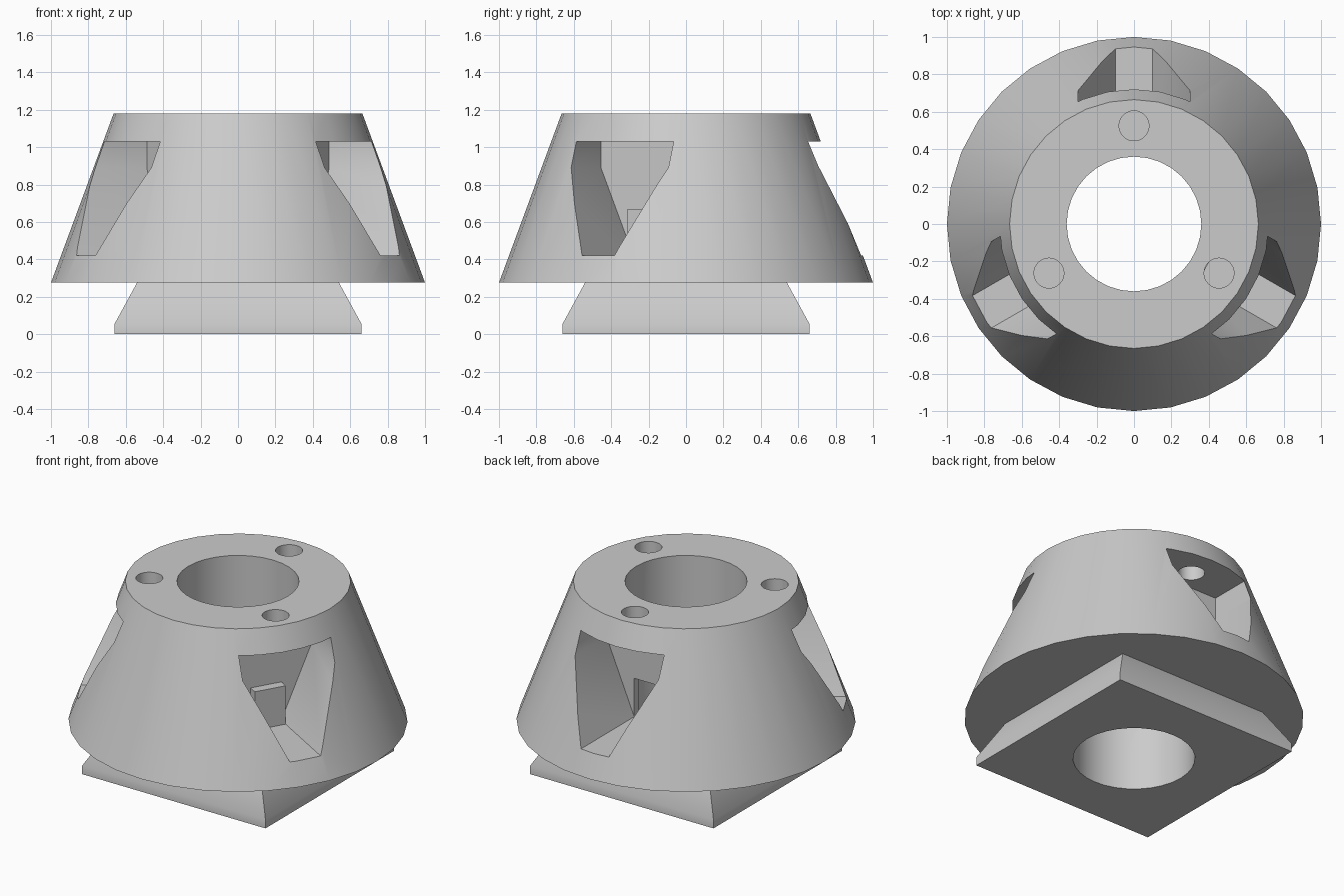
import bpy, bmesh
from math import radians
from mathutils import Matrix

cube = bpy.data.objects.get("Cube")
if cube:
    bpy.data.objects.remove(cube, do_unlink=True)

grey = bpy.data.materials.new("light grey")
grey.use_nodes = True
colour = (0.6, 0.6, 0.6, 1)
grey.diffuse_color = colour
grey.node_tree.nodes["Principled BSDF"].inputs["Base Color"].default_value = colour


def finish(name, bm):
    bmesh.ops.recalc_face_normals(bm, faces=bm.faces)
    mesh = bpy.data.meshes.new(name)
    bm.to_mesh(mesh)
    bm.free()
    mesh.materials.append(grey)
    obj = bpy.data.objects.new(name, mesh)
    bpy.context.collection.objects.link(obj)
    return obj


def cone(name, r1, r2, z1, z2, x=0, y=0, sides=32, turn=0):
    bm = bmesh.new()
    place = Matrix.Translation((x, y, (z1 + z2) / 2)) @ Matrix.Rotation(turn, 4, 'Z')
    bmesh.ops.create_cone(bm, cap_ends=True, segments=sides, radius1=r1,
                          radius2=r2, depth=z2 - z1, matrix=place)
    return finish(name, bm)


def prism(name, profile, start, end, angle):
    """Extrude a (sideways, height) profile outward along a radial direction."""
    bm = bmesh.new()
    face = bm.faces.new([bm.verts.new((start, s, z)) for s, z in profile])
    out = bmesh.ops.extrude_face_region(bm, geom=[face])
    moved = [g for g in out["geom"] if isinstance(g, bmesh.types.BMVert)]
    bmesh.ops.translate(bm, verts=moved, vec=(end - start, 0, 0))
    bmesh.ops.rotate(bm, verts=bm.verts, matrix=Matrix.Rotation(angle, 3, 'Z'))
    return finish(name, bm)


def cut(target, cutter):
    cutter.hide_render = True
    mod = target.modifiers.new("cut", 'BOOLEAN')
    mod.operation = 'DIFFERENCE'
    mod.solver = 'EXACT'
    mod.object = cutter
    graph = bpy.context.evaluated_depsgraph_get()
    mesh = bpy.data.meshes.new_from_object(target.evaluated_get(graph))
    target.modifiers.clear()
    target.data = mesh
    bpy.data.objects.remove(cutter, do_unlink=True)


# Tapered round body
body = cone("tapered_body", 1, 0.665, 0.275, 1.18)

# Square foot with a short upright rim and sloping sides
foot_bm = bmesh.new()
bmesh.ops.create_cube(foot_bm, size=1, matrix=Matrix.Translation((0, 0, 0.0275))
                      @ Matrix.Diagonal((1.32, 1.32, 0.055, 1)))
foot_bm.normal_update()
top = [f for f in foot_bm.faces if f.normal.z > 0.5]
out = bmesh.ops.extrude_face_region(foot_bm, geom=top)
bmesh.ops.delete(foot_bm, geom=top, context='FACES_ONLY')
for v in [g for g in out["geom"] if isinstance(g, bmesh.types.BMVert)]:
    v.co = (v.co.x * 0.818, v.co.y * 0.818, 0.275)
foot = finish("square_foot", foot_bm)

# Central bore through both parts
for part in (body, foot):
    cut(part, cone("bore_cutter", 0.36, 0.36, -0.1, 1.3))

# Three pockets, each with a slot to the bore and a screw hole above
pocket = [(-0.1, 0.42), (0.1, 0.42), (0.3, 0.89), (0.3, 1.03), (-0.3, 1.03), (-0.3, 0.89)]
slot = [(-0.1, 0.42), (0.1, 0.42), (0.1, 0.67), (-0.1, 0.67)]
for degrees in (90, 210, 330):
    angle = radians(degrees)
    hole = Matrix.Rotation(angle, 3, 'Z').col[0] * 0.525
    cut(body, prism("pocket_cutter", pocket, 0.39, 1.2, angle))
    cut(body, prism("slot_cutter", slot, 0.2, 0.45, angle))
    cut(body, cone("hole_cutter", 0.08, 0.08, 0.95, 1.3, hole.x, hole.y))

# Smooth round surfaces, sharp rims
bpy.ops.object.select_all(action='DESELECT')
for part in (body, foot):
    part.select_set(True)
    bpy.context.view_layer.objects.active = part
bpy.ops.object.shade_smooth_by_angle(angle=radians(30))
